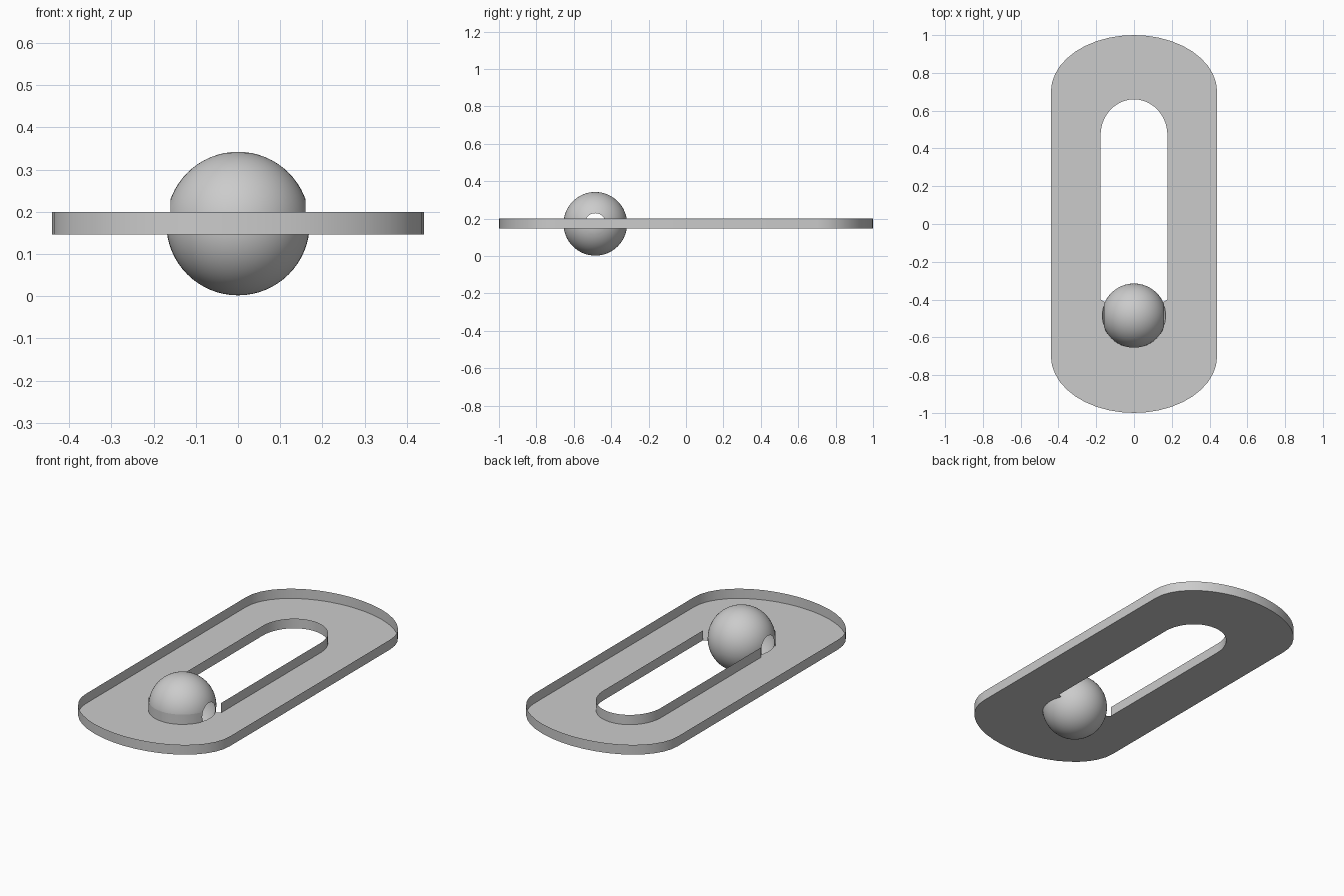
import bpy, bmesh
from math import sin, cos, pi, radians

if "Cube" in bpy.data.objects:
    bpy.data.objects.remove(bpy.data.objects["Cube"])

Z0, Z1 = 0.146, 0.2          # tray floor and rim heights
BALL = (0, -0.485, 0.172)
R = 0.17


def arc(cy, rx, ry, a0, a1, n=20):
    """Points on an ellipse centred on (0, cy), angles in degrees."""
    pts = []
    for i in range(n + 1):
        a = radians(a0 + (a1 - a0) * i / n)
        pts.append((rx * cos(a), cy + ry * sin(a)))
    return pts


def finish(name, bm):
    me = bpy.data.meshes.new(name)
    bm.to_mesh(me)
    bm.free()
    ob = bpy.data.objects.new(name, me)
    bpy.context.collection.objects.link(ob)
    me.shade_smooth()
    bpy.context.view_layer.objects.active = ob
    ob.select_set(True)
    bpy.ops.object.shade_smooth_by_angle(angle=radians(30))
    ob.select_set(False)
    return ob


def strip(name, pts, closed, flip=False):
    """Thin upright wall along a path."""
    bm = bmesh.new()
    lo = [bm.verts.new((x, y, Z0)) for x, y in pts]
    hi = [bm.verts.new((x, y, Z1)) for x, y in pts]
    n = len(pts)
    for i in range(n if closed else n - 1):
        j = (i + 1) % n
        f = bm.faces.new((lo[i], lo[j], hi[j], hi[i]))
        if flip:
            f.normal_flip()
    return finish(name, bm)


# outer rim
outer = arc(0.70, 0.44, 0.30, 0, 180) + arc(-0.70, 0.44, 0.30, 180, 360)
strip("outer_rim", outer, True)

# slot walls, broken beside the ball
back = [(0.177, -0.40)] + arc(0.47, 0.177, 0.19, 0, 180) + [(-0.177, -0.40)]
strip("slot_wall", back, False, True)
strip("ball_cradle_wall", arc(-0.47, 0.177, 0.185, 205, 335), False, True)

# tray floor, its opening closing in around the ball
opening = back + arc(BALL[1], 0.168, 0.168, 155, 385)
bm = bmesh.new()
edges = []
for loop in (outer, opening):
    vs = [bm.verts.new((x, y, Z0)) for x, y in loop]
    edges += [bm.edges.new((vs[i - 1], vs[i])) for i in range(len(vs))]
bmesh.ops.triangle_fill(bm, edges=edges, use_beauty=True, normal=(0, 0, -1))
for f in bm.faces:
    f.normal_update()
    if f.normal.z > 0:
        f.normal_flip()
finish("tray_floor", bm)

# ball with small side openings above the floor
bm = bmesh.new()
bmesh.ops.create_uvsphere(bm, u_segments=48, v_segments=32, radius=R)
bmesh.ops.bisect_plane(bm, geom=bm.verts[:] + bm.edges[:] + bm.faces[:],
                       plane_co=(0, 0, Z0 - BALL[2]), plane_no=(0, 0, 1))
for s in (-1, 1):
    bmesh.ops.bisect_plane(bm, geom=bm.verts[:] + bm.edges[:] + bm.faces[:],
                           plane_co=(s * 0.160, 0, 0), plane_no=(s, 0, 0))
holes = [f for f in bm.faces if abs(f.calc_center_median().x) > 0.160
         and f.calc_center_median().z > Z0 - BALL[2]]
bmesh.ops.delete(bm, geom=holes, context='FACES')
finish("ball", bm).location = BALL
